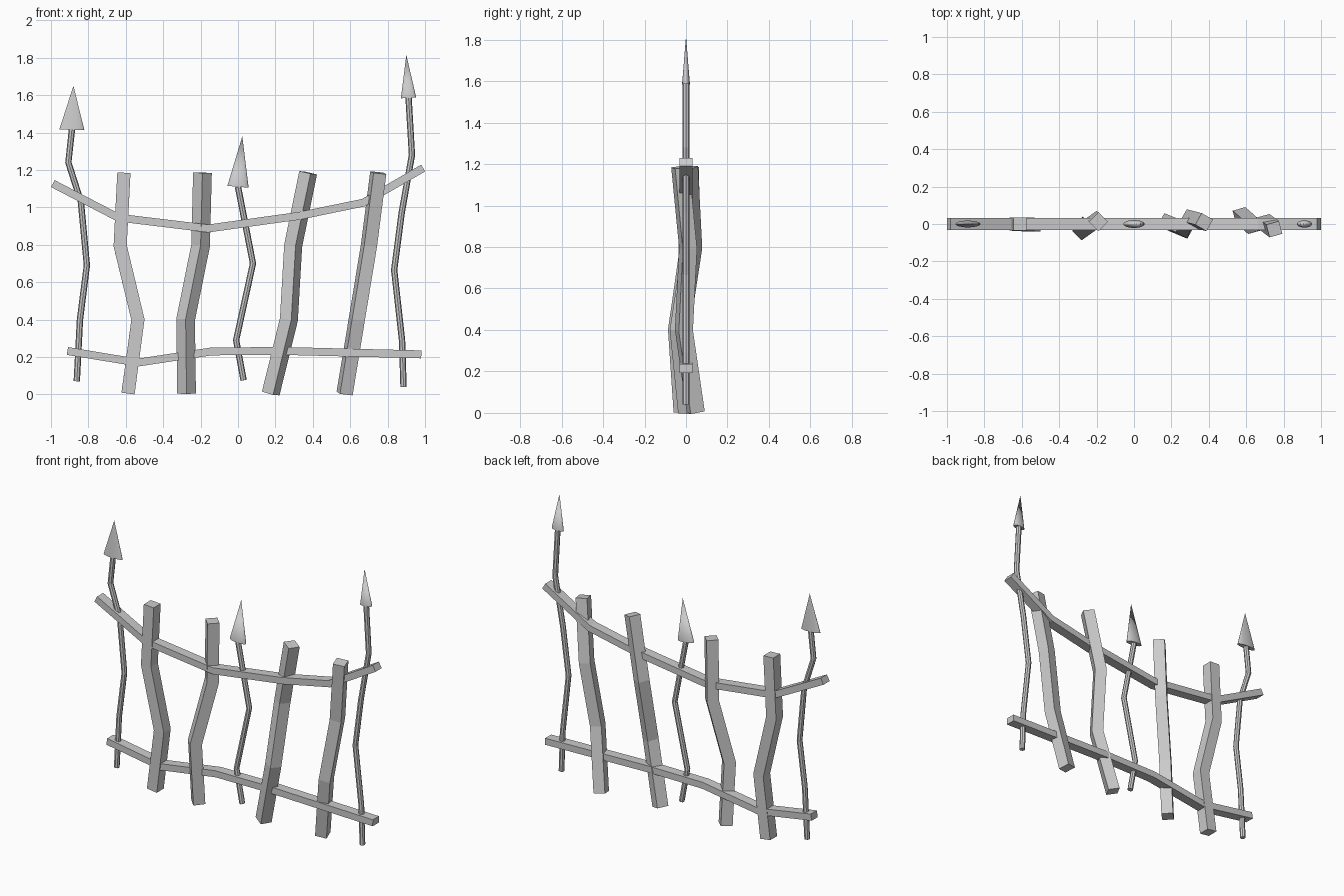
import bpy, bmesh, math
from mathutils import Vector

if "Cube" in bpy.data.objects:
    bpy.data.objects.remove(bpy.data.objects["Cube"])


def finish(bm, name):
    bmesh.ops.recalc_face_normals(bm, faces=bm.faces)
    me = bpy.data.meshes.new(name)
    bm.to_mesh(me)
    bm.free()
    ob = bpy.data.objects.new(name, me)
    bpy.context.collection.objects.link(ob)
    return ob


def sweep(name, path, section, ref):
    """Sweep a closed section along a path, rings square to the path."""
    pts = [Vector(p) for p in path]
    bm = bmesh.new()
    rings = []
    for i, p in enumerate(pts):
        back = (p - pts[i - 1]).normalized() if i else Vector()
        ahead = (pts[i + 1] - p).normalized() if i < len(pts) - 1 else Vector()
        t = (back + ahead).normalized()
        u = (ref - t * ref.dot(t)).normalized()
        v = t.cross(u)
        rings.append([bm.verts.new(p + u * a + v * b) for a, b in section])
    n = len(section)
    for r, s in zip(rings, rings[1:]):
        for k in range(n):
            bm.faces.new((r[k], r[(k + 1) % n], s[(k + 1) % n], s[k]))
    bm.faces.new(rings[0][::-1])
    bm.faces.new(rings[-1])
    return finish(bm, name)


def ngon(n, radius, turn=0):
    return [(radius * math.cos(turn + 2 * math.pi * k / n),
             radius * math.sin(turn + 2 * math.pi * k / n)) for k in range(n)]


X, Y = Vector((1, 0, 0)), Vector((0, 1, 0))

# Crooked horizontal rails (x, z)
rail_section = [(-.031, -.021), (.031, -.021), (.031, .021), (-.031, .021)]
rails = {
    "top_rail": [(-.99, 1.127), (-.64, .945), (-.16, .887), (.33, .955), (.67, 1.025), (.99, 1.21)],
    "bottom_rail": [(-.912, .232), (-.535, .17), (-.14, .23), (.25, .232), (.98, .214)],
}
for name, path in rails.items():
    sweep(name, [(x, 0, z) for x, z in path], rail_section, Y)

# Bent square posts: (x, y) at four heights, and twist in degrees
heights = (.005, .4, .795, 1.185)
posts = [
    (0, [(-.588, 0), (-.535, -.005), (-.63, 0), (-.61, 0)]),
    (45, [(-.275, -.01), (-.28, -.037), (-.20, .02), (-.19, .012)]),
    (-30, [(.175, .01), (.272, -.03), (.295, .03), (.375, .01)]),
    (15, [(.57, .047), (.635, -.01), (.70, .01), (.75, -.028)]),
]
for i, (twist, path) in enumerate(posts, 1):
    sec = ngon(4, .05, math.radians(45 + twist))
    sweep(f"post_{i}", [(x, y, z) for (x, y), z in zip(path, heights)], sec, X)

# Spears: bent shaft (x, z), head tip and head half width
spears = [
    ("left", [(-.862, .07), (-.845, .40), (-.808, .69), (-.84, 1.03), (-.907, 1.24), (-.888, 1.415)],
     (-.88, 1.65), .067, .018),
    ("middle", [(.03, .075), (-.01, .29), (.08, .70), (.0, 1.11)], (.023, 1.38), .057, .021),
    ("right", [(.885, .04), (.877, .29), (.835, .665), (.875, .97), (.93, 1.28), (.912, 1.585)],
     (.90, 1.815), .041, .019),
]
for side, path, tip, half, depth in spears:
    sweep(f"{side}_spear_shaft", [(x, 0, z) for x, z in path], ngon(8, .017), X)
    # Flattened cone head
    base, top = Vector((path[-1][0], 0, path[-1][1])), Vector((tip[0], 0, tip[1]))
    axis = top - base
    bm = bmesh.new()
    bmesh.ops.create_cone(bm, cap_ends=True, segments=24, radius1=half, radius2=0, depth=axis.length)
    turn = Vector((0, 0, 1)).rotation_difference(axis)
    for v in bm.verts:
        v.co.y *= depth / half
        v.co = turn @ v.co + (base + top) / 2
    head = finish(bm, f"{side}_spear_head")
    bpy.context.view_layer.objects.active = head
    bpy.ops.object.select_all(action='DESELECT')
    head.select_set(True)
    bpy.ops.object.shade_smooth_by_angle(angle=math.radians(40))
